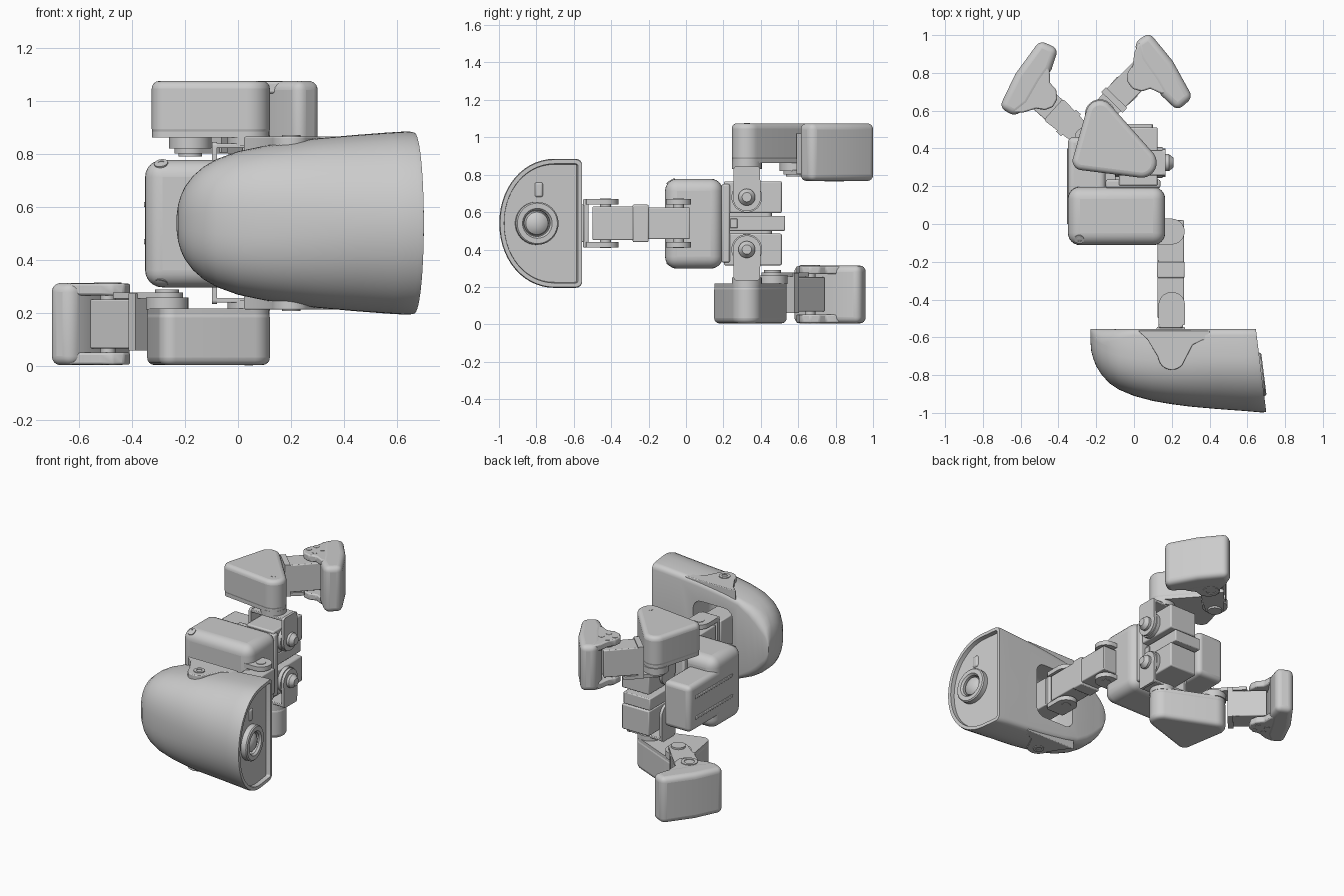
import bpy, bmesh, math
from mathutils import Vector, Matrix
from mathutils.geometry import convex_hull_2d

if "Cube" in bpy.data.objects:
    bpy.data.objects.remove(bpy.data.objects["Cube"])

MID = 0.54  # the robot lies on its side: its symmetry plane is z = MID


def finish(name, bm, bevel=0.0, seg=3):
    bmesh.ops.recalc_face_normals(bm, faces=bm.faces)
    me = bpy.data.meshes.new(name)
    bm.to_mesh(me)
    bm.free()
    ob = bpy.data.objects.new(name, me)
    bpy.context.collection.objects.link(ob)
    if bevel:
        m = ob.modifiers.new("round", 'BEVEL')
        m.width, m.segments, m.limit_method, m.angle_limit = bevel, seg, 'ANGLE', math.radians(28)
    return ob


def prism(name, pts, z0, z1, bevel=0.0, seg=3):
    bm = bmesh.new()
    lo, hi = min(z0, z1), max(z0, z1)
    f = bm.faces.new([bm.verts.new((p[0], p[1], lo)) for p in pts])
    ext = bmesh.ops.extrude_face_region(bm, geom=[f])
    vs = [v for v in ext['geom'] if isinstance(v, bmesh.types.BMVert)]
    bmesh.ops.translate(bm, verts=vs, vec=(0, 0, hi - lo))
    return finish(name, bm, bevel, seg)


def box(name, x, y, z, bevel=0.006, seg=2):
    return prism(name, [(x[0], y[0]), (x[1], y[0]), (x[1], y[1]), (x[0], y[1])], z[0], z[1], bevel, seg)


def hull(circles, n=40):
    pts = [Vector((x + r * math.cos(2 * math.pi * i / n), y + r * math.sin(2 * math.pi * i / n)))
           for x, y, r in circles for i in range(n)]
    return [pts[i] for i in convex_hull_2d(pts)]


def lathe(name, prof, loc, axis=(0, 0, 1), n=40):
    bm = bmesh.new()
    vs = [bm.verts.new((r, 0, h)) for r, h in prof]
    es = [bm.edges.new((a, b)) for a, b in zip(vs, vs[1:] + vs[:1])]
    bmesh.ops.spin(bm, geom=vs + es, cent=(0, 0, 0), axis=(0, 0, 1), angle=2 * math.pi, steps=n)
    bmesh.ops.remove_doubles(bm, verts=bm.verts, dist=1e-5)
    rot = Vector(axis).to_track_quat('Z', 'Y').to_matrix().to_4x4()
    bmesh.ops.transform(bm, matrix=Matrix.Translation(loc) @ rot, verts=bm.verts)
    return finish(name, bm)


def disc(name, r, h, loc, axis=(0, 0, 1), n=40):
    return lathe(name, [(0, 0), (r, 0), (r, h), (0, h)], loc, axis, n)


# Head: domed shell lofted along x through (x, height, half width) stations
stations = [(-.231, .06, .03), (-.226, .12, .068), (-.215, .16, .105), (-.2, .198, .137), (-.17, .245, .177),
            (-.13, .288, .212), (-.08, .322, .241), (0, .355, .27), (.1, .382, .291), (.2, .399, .306),
            (.3, .412, .319), (.45, .425, .331), (.6, .436, .341), (.68, .443, .345), (.7, .439, .341)]
bm = bmesh.new()
rings = []
for x, h, w in stations:
    c = min(.035 + .05 * max(0, -x / .2), w * .6, h * .3)
    power = 2 / (2.05 + .45 * min(1, max(0, (.5 - x) / .5)))  # fuller section towards the back
    half = [(w - c, 0), (w - c * .62, c * .08), (w - c * .29, c * .29), (w - c * .08, c * .62), (w, c)]
    half += [(w * abs(math.cos(a)) ** power, h * (.33 + .67 * math.sin(a) ** power))
             for a in [math.pi / 2 * i / 14 for i in range(14)]] + [(0, h)]
    loop = half + [(-z, y) for z, y in reversed(half[:-1])]
    ring = []
    for z, up in loop:
        y = -.555 - up
        lean = .125 * (y + .995) * max(0, (x - .3) / .4)
        ring.append(bm.verts.new((x - lean, y, MID + z)))
    rings.append(ring)
for a, b in zip(rings, rings[1:]):
    for i in range(len(a)):
        j = (i + 1) % len(a)
        bm.faces.new((a[i], a[j], b[j], b[i]))
bm.faces.new(rings[0])
face = bm.faces.new(rings[-1])
bmesh.ops.recalc_face_normals(bm, faces=bm.faces)
bmesh.ops.inset_region(bm, faces=[face], thickness=.022)
bmesh.ops.inset_region(bm, faces=[face], thickness=.004, depth=-.028)
head = finish("head_shell", bm)

# Neck opening in the underside of the head
cutter = box("neck_opening_cutter", (.04, .335), (-.76, -.45), (MID - .19, MID + .19), .06, 5)
cutter.hide_render = True
m = head.modifiers.new("opening", 'BOOLEAN')
m.operation, m.object, m.solver = 'DIFFERENCE', cutter, 'EXACT'
bpy.context.view_layer.objects.active = head
head.select_set(True)
bpy.ops.object.modifier_apply(modifier="opening")
bpy.data.objects.remove(cutter)

# Eye ring, lens and face sensor
look = Vector((1, .125, 0)).normalized()
lathe("eye_ring", [(.07, 0), (.115, 0), (.115, .036), (.108, .043), (.08, .043), (.07, .03)], (.645, -.8, MID), look)
lathe("eye_lens", [(0, 0), (.068, 0), (.06, .025), (.045, .036), (.022, .044), (0, .046)], (.642, -.8, MID), look)
box("face_sensor", (.63, .655), (-.81, -.765), (.68, .76), .02, 4)

# Jaw hinge plates on both sides of the head
for s in (1, -1):
    jaw = [(.02, -.565), (.07, -.61), (.125, -.70)]
    jaw += [(.2 + .072 * math.cos(a), -.7 + .072 * math.sin(a))
            for a in [math.radians(195 + 14 * i) for i in range(10)]]
    jaw += [(.31, -.64), (.36, -.615), (.4, -.615), (.4, -.565)]
    prism("jaw_plate", jaw, MID + s * .26, MID + s * .326, .005)
    lathe("jaw_pivot", [(.018, 0), (.035, 0), (.035, .006), (.018, .006)], (.2, -.7, MID + s * .325), (0, 0, s))

# Neck servos and brackets
box("neck_top_servo", (.12, .27), (-.74, -.545), (MID - .1, MID + .1))
box("neck_upper_servo", (.125, .265), (-.5, -.27), (MID - .09, MID + .09))
box("neck_middle_plate", (.122, .268), (-.285, -.2), (MID - .1, MID + .1))
box("neck_lower_servo", (.125, .265), (-.21, .02), (MID - .085, MID + .085))
box("neck_upper_bridge", (.13, .26), (-.55, -.52), (MID - .13, MID + .13))
box("neck_lower_bridge", (.08, .11), (-.105, .05), (MID - .13, MID + .13))
for s in (1, -1):
    prism("neck_upper_arm", hull([(.2, -.43, .07), (.135, -.53, .004), (.265, -.53, .004)]),
          MID + s * .1, MID + s * .13)
    prism("neck_lower_arm", hull([(.2, -.04, .068), (.12, -.04, .068)]), MID + s * .1, MID + s * .13)
    for y in (-.43, -.04):
        disc("neck_hub", .03, .05, (.2, y, MID + s * .083), (0, 0, s))

# Torso: rounded chest, back pack, waist
box("chest", (-.35, .165), (-.112, .197), (.298, .778), .065, 6)
for s in (1, -1):
    lathe("chest_screw_ring", [(.013, 0), (.026, 0), (.026, .02), (.013, .02)],
          (-.287, -.072, MID + s * .21), (-.15, -.5, s * .8), 20)
box("back_pack", (-.35, -.15), (-.05, .46), (.385, .695), .03, 4)
for z in (.47, .61):
    box("back_pack_rib", (-.355, -.2), (.0, .4), (z - .01, z + .01), .004)
box("waist_plate", (-.15, .14), (.19, .235), (.33, .75), .01)
box("pelvis_block", (-.1, .1), (.2, .53), (.5, .58), .006)
box("pelvis_switch", (.09, .108), (.235, .275), (.515, .565), .003)

HIP, KNEE, REAR = Vector((.04, .325)), Vector((-.18, .58)), Vector((-.275, .335))


def leg(s, thigh_turn, shin_angle, sole_angle, shin_len):
    def z(d):
        return MID + s * d
    out = (0, 0, s)

    # Hip servo with its forked bracket
    box("hip_servo", (-.08, .125), (.203, .512), (z(.055), z(.225)), .008)
    disc("hip_front_hub", .082, .03, (.12, .325, z(.14)), (1, 0, 0))
    lathe("hip_front_cap", [(0, 0), (.045, 0), (.045, .035), (.025, .06), (0, .06)], (.15, .325, z(.14)), (1, 0, 0))
    for x in (-.098, .15):
        bm = bmesh.new()
        f = bm.faces.new([bm.verts.new((x, p.x, z(p.y)))
                          for p in hull([(.325, .14, .075), (.27, .29, .015), (.38, .29, .015)])])
        e = bmesh.ops.extrude_face_region(bm, geom=[f])
        bmesh.ops.translate(bm, verts=[v for v in e['geom'] if isinstance(v, bmesh.types.BMVert)], vec=(.018, 0, 0))
        finish("hip_fork_arm", bm)
    box("hip_fork_bridge", (-.09, .165), (.258, .392), (z(.282), z(.3)), .004)
    disc("hip_disc", .08, .04, (*HIP, z(.29)), out)

    # Thigh cover: rounded triangle turned about the hip
    rot = Matrix.Rotation(thigh_turn, 2)
    knee, rear = HIP + rot @ (KNEE - HIP), HIP + rot @ (REAR - HIP)
    prism("thigh_cover", hull([(*HIP, .08), (*knee, .075), (*rear, .05)]), z(.327), z(.535), .028, 4)
    prism("thigh_inner_plate", hull([(*HIP, .078), (*knee, .073), (*rear, .048)]), z(.322), z(.4))
    disc("thigh_screw", .016, .002, (*HIP, z(.534)), out, 16)
    disc("knee_disc", .08, .045, (*knee, z(.28)), out)
    disc("knee_hub", .045, .02, (*knee, z(.25)), out)

    # Shin: inner plate from the knee plus servo block
    a = Vector((math.cos(shin_angle), math.sin(shin_angle)))
    b = Vector((-a.y, a.x))
    ankle = knee + a * shin_len
    e = knee + a * .2
    prism("shin_plate", hull([(*knee, .06), (*(e + b * .06), .015), (*(e - b * .06), .015)]), z(.262), z(.285))
    prism("shin_servo", [knee + a * u + b * v for u, v in ((.11, -.07), (.34, -.07), (.34, .07), (.11, .07))],
          z(.288), z(.472), .006)
    prism("shin_end_plate", [knee + a * u + b * v for u, v in ((.09, -.078), (.125, -.078), (.125, .078), (.09, .078))],
          z(.265), z(.48))

    # Foot: thick rounded sole with two ankle ears
    n = Vector((math.cos(sole_angle), math.sin(sole_angle)))
    t = Vector((n.y, -n.x))
    sole = [(.175, -.145), (.183, .05), (.152, .268), (.045, .275), (.025, .16), (.035, .08), (.04, -.06), (.08, -.15)]
    prism("foot_sole", [ankle + n * u + t * v for u, v in sole], z(.226), z(.535), .034, 5)
    ear = [(.1, -.135), (.1, .2), (.03, .15), (0, .095), (-.045, .08), (-.075, .04), (-.075, -.01),
           (-.045, -.045), (0, -.06), (.05, -.11)]
    for d0, d1 in ((.228, .272), (.488, .533)):
        prism("ankle_ear", [ankle + n * u + t * v for u, v in ear], z(d0), z(d1), .008, 2)
    lathe("ankle_ring", [(.032, 0), (.052, 0), (.052, .004), (.032, .004)], (*ankle, z(.228)), (0, 0, -s))
    disc("ankle_hub", .028, .295, (*ankle, z(.235)), out)
    for i in range(4):
        q = ankle + Vector((math.cos(i * math.pi / 2 + .5), math.sin(i * math.pi / 2 + .5))) * .042
        disc("ankle_screw", .018, .003, (*q, z(.532)), out, 16)


leg(1, 0, math.radians(45.5), math.radians(37), .298)
leg(-1, math.radians(25), math.radians(138), math.radians(152), .3)

# Smooth shading with sharp edges kept
bpy.ops.object.select_all(action='SELECT')
bpy.context.view_layer.objects.active = head
bpy.ops.object.shade_smooth_by_angle(angle=math.radians(32))
